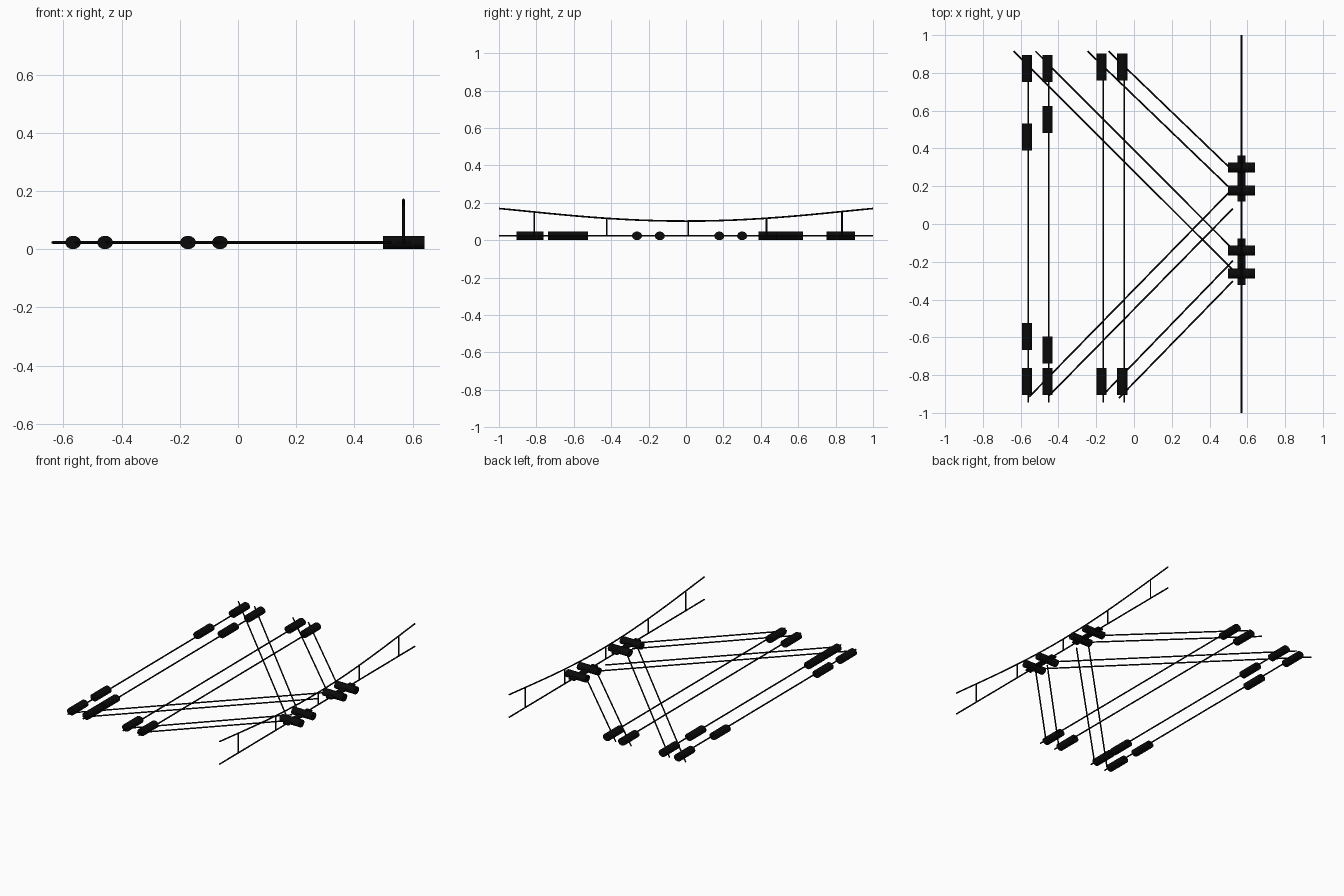
import bpy
import math
from mathutils import Matrix

if "Cube" in bpy.data.objects:
    bpy.data.objects.remove(bpy.data.objects["Cube"])


def material(name, value):
    m = bpy.data.materials.new(name)
    m.diffuse_color = (value, value, value, 1)
    m.use_nodes = True
    m.node_tree.nodes["Principled BSDF"].inputs["Base Color"].default_value = m.diffuse_color
    return m


BLACK = material("matte black", 0.003)
Z = 0.023      # height of the contact wire plane
R = 0.0045     # wire radius


def wire(name, points):
    """Round wire through the points."""
    cu = bpy.data.curves.new(name, 'CURVE')
    cu.dimensions = '3D'
    cu.bevel_depth = R
    cu.bevel_resolution = 2
    cu.use_fill_caps = True
    sp = cu.splines.new('POLY')
    sp.points.add(len(points) - 1)
    for p, co in zip(sp.points, points):
        p.co = (*co, 1)
    ob = bpy.data.objects.new(name, cu)
    bpy.context.collection.objects.link(ob)
    cu.materials.append(BLACK)


def insulator(name, x, y, along_x=False, length=0.143):
    """Slightly flattened cylinder lying in the wire plane."""
    bpy.ops.mesh.primitive_cylinder_add(vertices=24, radius=1, depth=length)
    ob = bpy.context.object
    ob.name = name
    ob.data.transform(Matrix.Diagonal((0.0268, 0.023, 1, 1)))
    ob.data.transform(Matrix.Rotation(math.pi / 2, 4, 'X'))
    if along_x:
        ob.data.transform(Matrix.Rotation(math.pi / 2, 4, 'Z'))
    ob.location = (x, y, Z)
    ob.data.materials.append(BLACK)
    bpy.ops.object.shade_smooth_by_angle()


# Long straight track wires
for x in (-0.56, -0.451, -0.163, -0.051):
    wire("track_wire", [(x, 0.85, Z), (x, -0.944, Z)])

# Diagonal crossing wires
for a, b in (((-0.638, 0.915), (0.53, -0.25)),
             ((-0.522, 0.915), (0.53, -0.14)),
             ((-0.246, 0.915), (0.515, 0.183)),
             ((-0.135, 0.915), (0.52, 0.285)),
             ((-0.555, -0.915), (0.52, 0.185)),
             ((-0.453, -0.912), (0.524, 0.082)),
             ((-0.164, -0.905), (0.524, -0.194)),
             ((-0.08, -0.922), (0.524, -0.302))):
    wire("diagonal_wire", [(*a, Z), (*b, Z)])

# Insulators on the track wires
for x, top in ((-0.567, 0.824), (-0.457, 0.824), (-0.172, 0.832), (-0.062, 0.832)):
    insulator("end_insulator", x, top)
    insulator("end_insulator", x, -0.834)
for x, y in ((-0.567, 0.46), (-0.457, 0.553), (-0.567, -0.596), (-0.457, -0.667)):
    insulator("middle_insulator", x, y)

# Cross insulators at the main wire, with flat clamp plates joining each pair
for y in (0.3, 0.178, -0.14, -0.262):
    insulator("cross_insulator", 0.57, y, along_x=True)
for y in (0.24, -0.2):
    bpy.ops.mesh.primitive_cube_add(size=1, location=(0.569, y, Z))
    ob = bpy.context.object
    ob.name = "clamp_plate"
    ob.data.transform(Matrix.Diagonal((0.04, 0.244, 0.009, 1)))
    ob.data.materials.append(BLACK)

# Main contact wire, sagging carrier wire and droppers
MX = 0.569


def sag(y):
    return 0.102 + 0.0675 * (1.28 * y * y - 0.28 * y ** 4)


wire("main_contact_wire", [(MX, -1, Z), (MX, 1, Z)])
wire("carrier_wire", [(MX, -1 + i / 12, sag(-1 + i / 12)) for i in range(25)])
for y in (-0.812, -0.424, 0.012, 0.43, 0.834):
    wire("dropper", [(MX, y, Z), (MX, y, sag(y))])
